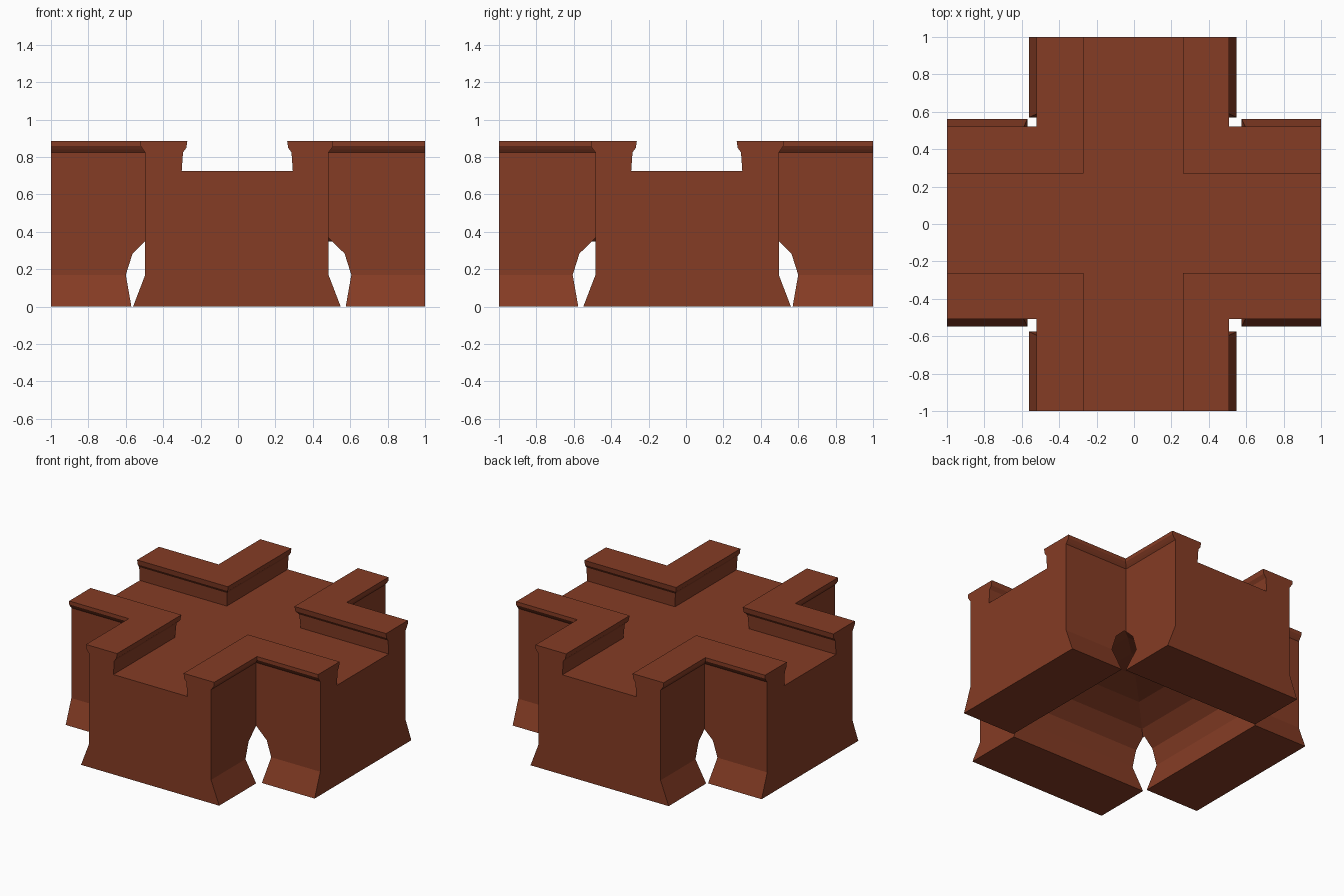
import bpy, bmesh, math
from mathutils import Matrix

if "Cube" in bpy.data.objects:
    bpy.data.objects.remove(bpy.data.objects["Cube"])

brick = bpy.data.materials.new("brick_red_brown")
brick.diffuse_color = (0.235, 0.045, 0.018, 1)
brick.use_nodes = True
brick.node_tree.nodes["Principled BSDF"].inputs["Base Color"].default_value = brick.diffuse_color


def make_object(name, bm):
    bmesh.ops.recalc_face_normals(bm, faces=bm.faces)
    mesh = bpy.data.meshes.new(name)
    bm.to_mesh(mesh)
    bm.free()
    mesh.materials.append(brick)
    obj = bpy.data.objects.new(name, mesh)
    bpy.context.collection.objects.link(obj)
    return obj


def prism(name, half, length, offset, turned):
    """Mirror a half profile (across, z) and extrude it along y, or along x if turned."""
    outline = [(a, z) for a, z in half] + [(-a, z) for a, z in reversed(half)]
    bm = bmesh.new()
    face = bm.faces.new([bm.verts.new((a + offset, -length, z)) for a, z in outline])
    ext = bmesh.ops.extrude_face_region(bm, geom=[face])
    moved = [g for g in ext["geom"] if isinstance(g, bmesh.types.BMVert)]
    bmesh.ops.translate(bm, verts=moved, vec=(0, 2 * length, 0))
    if turned:
        bmesh.ops.transform(bm, matrix=Matrix.Rotation(math.pi / 2, 4, 'Z'), verts=bm.verts)
    return make_object(name, bm)


def combine(target, other, operation):
    mod = target.modifiers.new("combine", 'BOOLEAN')
    mod.operation = operation
    mod.solver = 'EXACT'
    mod.object = other
    bpy.context.view_layer.objects.active = target
    bpy.ops.object.modifier_apply(modifier=mod.name)
    bpy.data.objects.remove(other, do_unlink=True)


# Crossing walls: flared foot, straight side, projecting coping
outer = [(0.555, 0), (0.49, 0.17), (0.49, 0.825), (0.502, 0.84), (0.515, 0.86), (0.515, 0.885)]
wall = prism("wall_crossing", outer, 1.0, -0.006, False)
combine(wall, prism("cross_wall", outer, 1.0, 0.006, True), 'UNION')

# Walkways cut between the parapets, with the coping overhanging inward
channel = [(0.297, 0.725), (0.29, 0.825), (0.272, 0.85), (0.267, 0.885), (0.267, 1.0)]
for turned in (False, True):
    cutter = prism("walkway_cutter", channel, 1.2, -0.004 if not turned else 0.004, turned)
    combine(wall, cutter, 'DIFFERENCE')

# Square vault hollowed out below the crossing, breaking through at the corners
levels = [(0.553, -0.1), (0.573, 0.0)]
for deg in (0, 20, 40, 60, 80):
    t = math.radians(deg)
    levels.append((0.603 * math.cos(t), 0.17 + 0.335 * math.sin(t)))
bm = bmesh.new()
rings = [[bm.verts.new((sx * h + 0.003, sy * h - 0.003, z))
          for sx, sy in ((1, 1), (-1, 1), (-1, -1), (1, -1))] for h, z in levels]
for low, high in zip(rings, rings[1:]):
    for i in range(4):
        j = (i + 1) % 4
        bm.faces.new((low[i], low[j], high[j], high[i]))
bm.faces.new(rings[0])
bm.faces.new(rings[-1])
combine(wall, make_object("vault_cutter", bm), 'DIFFERENCE')

# Keep a single flat-shaded material
wall.data.materials.clear()
wall.data.materials.append(brick)
for poly in wall.data.polygons:
    poly.material_index = 0
    poly.use_smooth = False
